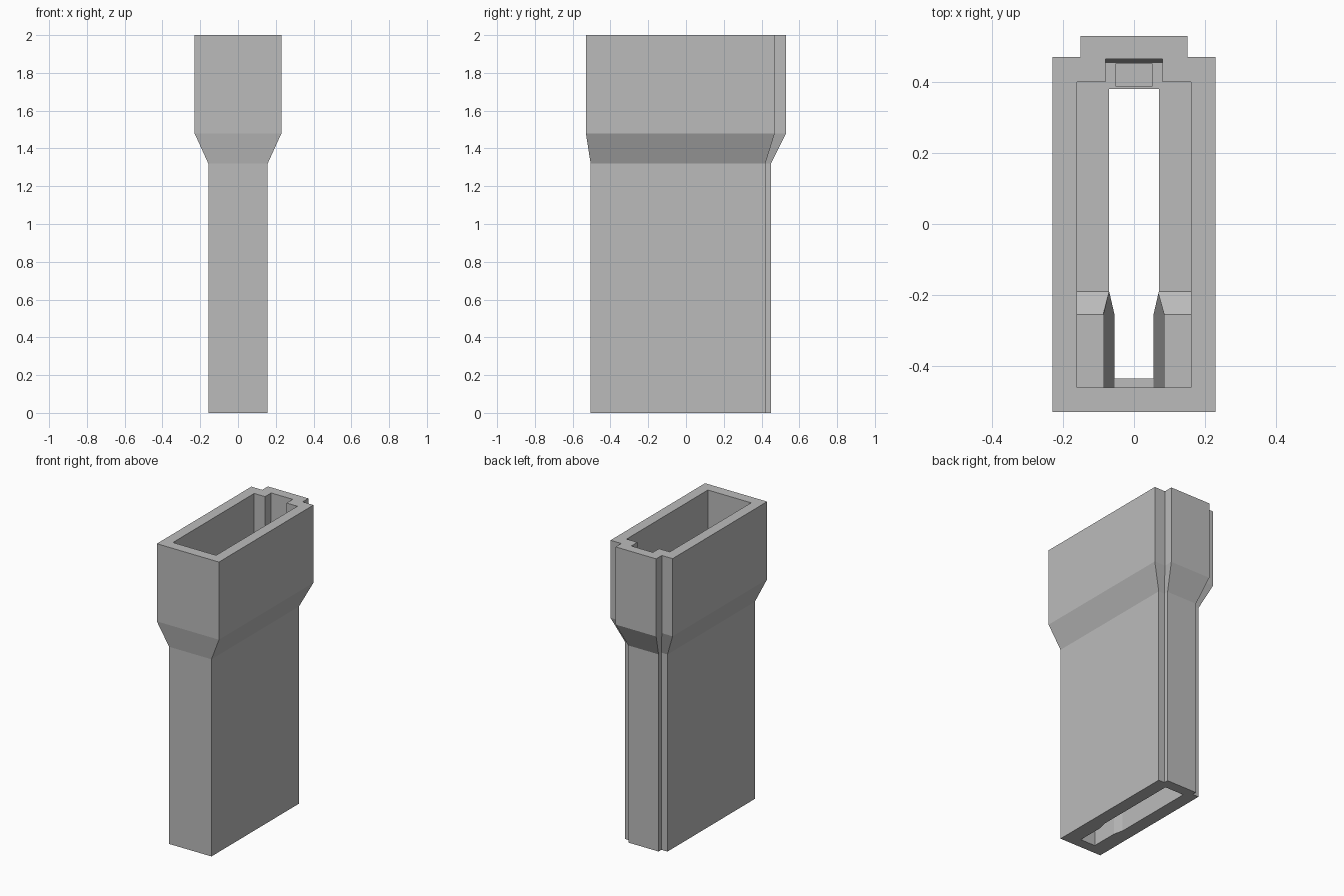
import bpy
import bmesh

cube = bpy.data.objects.get("Cube")
if cube:
    bpy.data.objects.remove(cube, do_unlink=True)

grey = bpy.data.materials.new("plain grey")
grey.use_nodes = True
colour = (0.5, 0.5, 0.5, 1)
grey.diffuse_color = colour
grey.node_tree.nodes["Principled BSDF"].inputs["Base Color"].default_value = colour


def loft(name, rings):
    """Skin a solid through rings of points with equal counts."""
    bm = bmesh.new()
    loops = [[bm.verts.new(p) for p in ring] for ring in rings]
    n = len(loops[0])
    for a, b in zip(loops, loops[1:]):
        for i in range(n):
            j = (i + 1) % n
            bm.faces.new((a[i], a[j], b[j], b[i]))
    bm.faces.new(loops[0][::-1])
    bm.faces.new(loops[-1])
    bmesh.ops.recalc_face_normals(bm, faces=bm.faces)
    mesh = bpy.data.meshes.new(name)
    bm.to_mesh(mesh)
    bm.free()
    mesh.materials.append(grey)
    obj = bpy.data.objects.new(name, mesh)
    bpy.context.collection.objects.link(obj)
    return obj


def mirrored(half, z):
    """Close a half outline of (x, y) points across x = 0."""
    pts = half + [(-x, y) for x, y in reversed(half)]
    return [(x, y, z) for x, y in pts]


def box(name, x, y0, y1, z0, z1):
    return loft(name, [mirrored([(x, y0), (x, y1)], z) for z in (z0, z1)])


def cut(target, cutter):
    mod = target.modifiers.new("cut", "BOOLEAN")
    mod.operation = "DIFFERENCE"
    mod.solver = "EXACT"
    mod.object = cutter
    bpy.context.view_layer.objects.active = target
    bpy.ops.object.modifier_apply(modifier=mod.name)
    bpy.data.objects.remove(cutter, do_unlink=True)


# Outer sleeve: narrow stem flaring into a wide collar, with a rear spine
stem = [(0.157, -0.505), (0.157, 0.42), (0.112, 0.42), (0.112, 0.45)]
collar = [(0.23, -0.53), (0.23, 0.47), (0.15, 0.47), (0.15, 0.53)]
sleeve = loft("sleeve", [mirrored(stem, 0), mirrored(stem, 1.32),
                         mirrored(collar, 1.48), mirrored(collar, 2)])

# Collar cavity, its floor stepping up a ramp at the front
FLOOR, STEP = 1.46, 1.51
side = [(-0.46, STEP), (-0.255, STEP), (-0.19, FLOOR),
        (0.40, FLOOR), (0.40, 2.1), (-0.46, 2.1)]
cut(sleeve, loft("collar_cavity", [[(x, y, z) for y, z in side] for x in (-0.16, 0.16)]))

# Rear notch with a leaning back wall and a shallow pocket
cut(sleeve, loft("rear_notch", [mirrored([(0.08, 0.3), (0.08, y)], z)
                                for y, z in ((0.453, FLOOR), (0.467, 2.1))]))
cut(sleeve, box("rear_pocket", 0.05, 0.387, 0.452, 1.42, 1.6))

# Stem cavity, its side walls leaning outwards near the front
low = [(0.055, -0.46), (0.055, -0.255), (0.07, -0.19), (0.07, 0.38)]
high = [(0.087, -0.46), (0.087, -0.255), (0.07, -0.19), (0.07, 0.38)]
stem_cavity = loft("stem_cavity", [mirrored(low, 0.1), mirrored(high, 1.6)])
cut(sleeve, stem_cavity)

# Bottom opening, leaving a small lip at the front
mouth = [(0.055, -0.435)] + low[1:]
cut(sleeve, loft("bottom_opening", [mirrored(mouth, -0.1), mirrored(mouth, 0.15)]))
